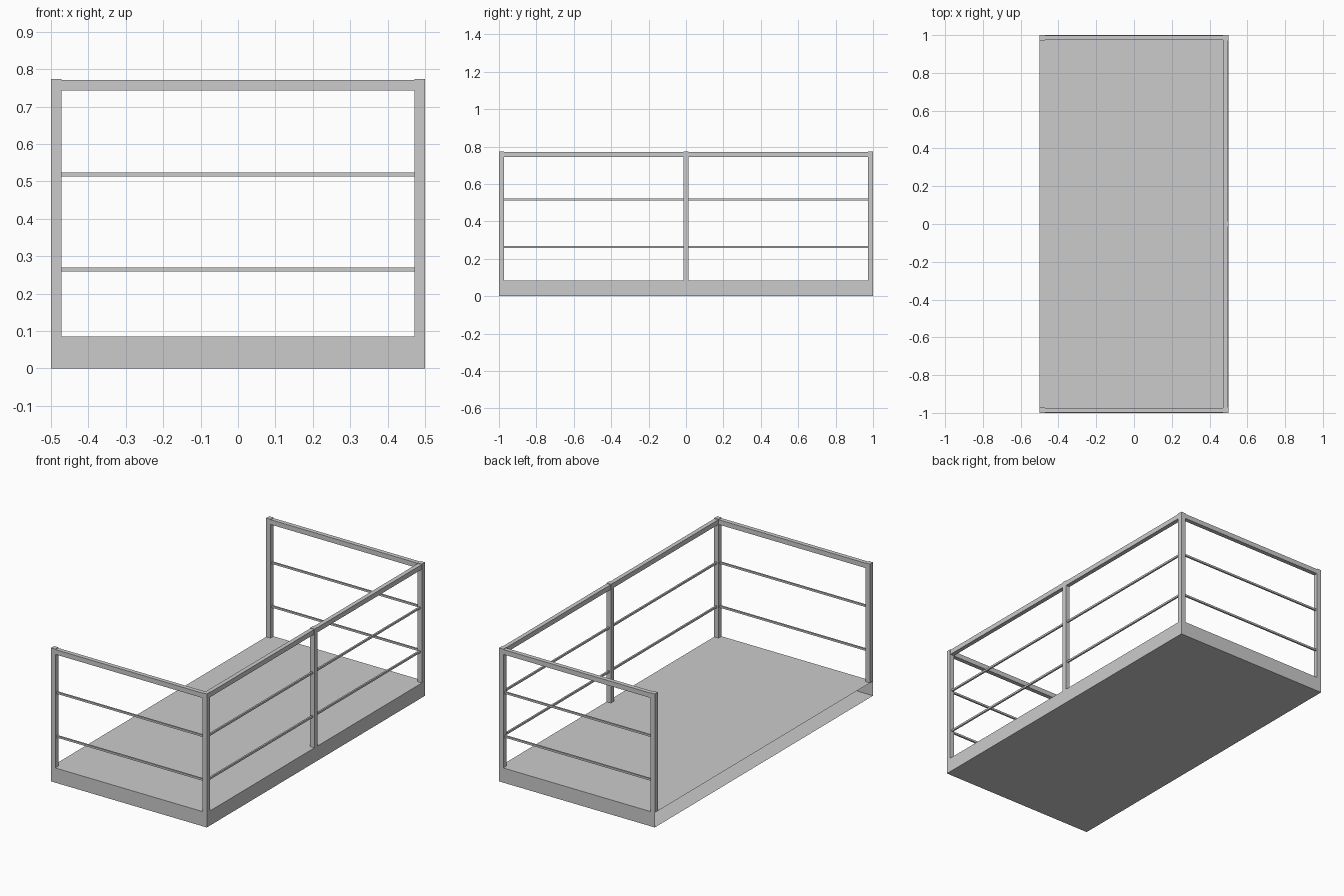
import bpy, bmesh
from mathutils import Vector

if "Cube" in bpy.data.objects:
    bpy.data.objects.remove(bpy.data.objects["Cube"])

POST, DECK, TOP = 0.028, 0.085, 0.774
X, Y = 0.5 - POST / 2, 1 - POST / 2   # post centre lines


def box(name, lo, hi, open_left=False):
    lo, hi = Vector(lo), Vector(hi)
    bm = bmesh.new()
    bmesh.ops.create_cube(bm, size=1)
    for v in bm.verts:
        v.co = (lo + hi) / 2 + v.co * (hi - lo)
    if open_left:
        bm.normal_update()
        faces = [f for f in bm.faces if f.normal.x < -0.9]
        bmesh.ops.delete(bm, geom=faces, context='FACES')
    me = bpy.data.meshes.new(name)
    bm.to_mesh(me)
    bm.free()
    ob = bpy.data.objects.new(name, me)
    bpy.context.collection.objects.link(ob)
    return ob


def bar(name, a, b, z, width, height):
    """Horizontal bar between two posts centred on a and b."""
    a, b = Vector((*a, z)), Vector((*b, z))
    d = (b - a).normalized()
    a, b = a + d * POST / 2, b - d * POST / 2
    side = Vector((abs(d.y), abs(d.x), 0)) * width / 2 + Vector((0, 0, height / 2))
    return box(name, a - side, b + side)


# hollow platform, open along the left side
box("platform", (-0.5, -1, 0), (0.5, 1, DECK), open_left=True)

# posts around three sides
path = [(-X, -Y), (X, -Y), (X, 0), (X, Y), (-X, Y)]
h = POST / 2
for i, (x, y) in enumerate(path):
    box(f"post_{i + 1}", (x - h, y - h, DECK), (x + h, y + h, TOP))

# top rail and two thin rails in every bay
for i, (a, b) in enumerate(zip(path, path[1:])):
    bar(f"top_rail_{i + 1}", a, b, 0.757, 0.025, 0.028)
    bar(f"upper_thin_rail_{i + 1}", a, b, 0.518, 0.01, 0.011)
    bar(f"lower_thin_rail_{i + 1}", a, b, 0.264, 0.01, 0.011)
